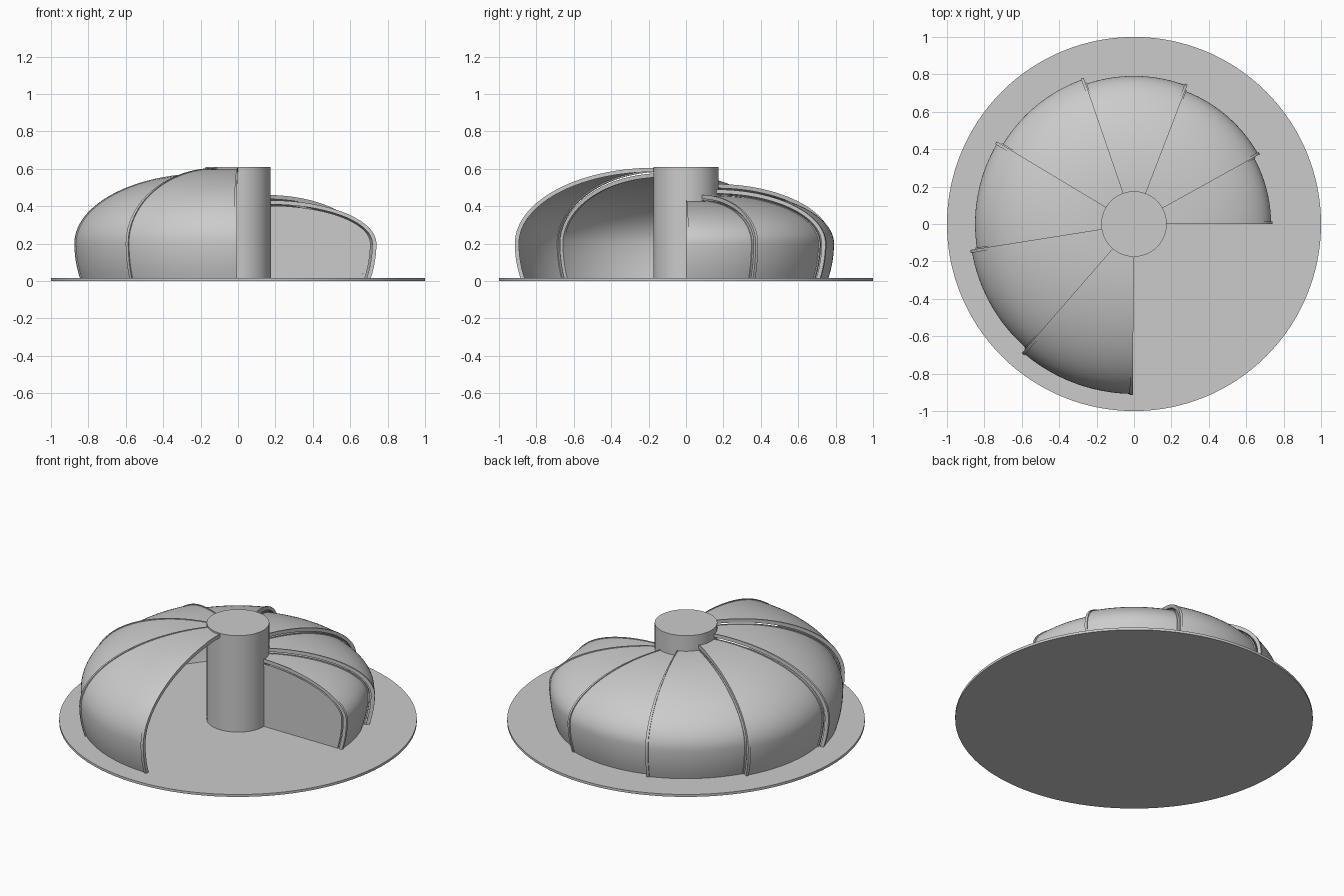
import bpy, bmesh, math

if "Cube" in bpy.data.objects:
    bpy.data.objects.remove(bpy.data.objects["Cube"])

BASE_T = 0.015
HUB_R = 0.175


def finish(bm, name):
    bmesh.ops.recalc_face_normals(bm, faces=bm.faces)
    me = bpy.data.meshes.new(name)
    bm.to_mesh(me)
    bm.free()
    ob = bpy.data.objects.new(name, me)
    bpy.context.collection.objects.link(ob)
    bpy.ops.object.select_all(action='DESELECT')
    ob.select_set(True)
    bpy.context.view_layer.objects.active = ob
    bpy.ops.object.shade_smooth_by_angle(angle=math.radians(35))
    return ob


def disc(name, r, z0, z1, n=128):
    bpy.ops.mesh.primitive_cylinder_add(vertices=n, radius=r, depth=z1 - z0,
                                        location=(0, 0, (z0 + z1) / 2))
    bpy.context.object.name = name
    bpy.ops.object.shade_smooth_by_angle(angle=math.radians(35))


def profile(r, top, n=28):
    """Section of a shell: slight tuck below the belly, elliptical crown."""
    belly = 0.2
    pts = []
    for i in range(6):
        z = BASE_T + (belly - BASE_T) * i / 6
        pts.append((r - 0.03 * ((belly - z) / (belly - BASE_T)) ** 2, z))
    for i in range(n + 1):
        a = math.pi / 2 * i / n
        pts.append((HUB_R - 0.005 + (r - HUB_R + 0.005) * math.cos(a),
                    belly + (top - belly) * math.sin(a)))
    return pts


def shell(name, r, top, a0, a1, t, steps):
    """Thin curved shell swept around the hub between two angles."""
    outer = profile(r, top)
    inner = profile(r - t, top - t)
    loop = outer + inner[::-1]
    bm = bmesh.new()
    rings = []
    for s in range(steps + 1):
        a = math.radians(a0 + (a1 - a0) * s / steps)
        rings.append([bm.verts.new((p * math.cos(a), p * math.sin(a), z)) for p, z in loop])
    m = len(loop)
    for A, B in zip(rings, rings[1:]):
        for i in range(m):
            j = (i + 1) % m
            bm.faces.new((A[i], A[j], B[j], B[i]))
    k = len(outer)
    for R in (rings[0], rings[-1]):
        for i in range(k - 1):
            bm.faces.new((R[i], R[i + 1], R[m - 2 - i], R[m - 1 - i]))
    return finish(bm, name)


# base plate and central hub
disc("base_plate", 1.0, 0, BASE_T)
disc("central_hub", HUB_R, BASE_T, 0.61, 96)

# seven telescoping shells, each larger and higher than the last
for i in range(7):
    r = 0.733 + 0.0292 * i
    top = 0.427 + 0.029 * i
    start = 0 if i == 0 else 29 + 40 * (i - 1)
    end = 29 + 40 * i
    shell(f"shell_{i + 1}", r, top, start, end + 0.6, 0.01, 32)
    # raised ribs along both edges
    shell(f"start_rib_{i + 1}", r + 0.007, top + 0.004, start, start + 1.1, 0.022, 2)
    shell(f"end_rib_{i + 1}", r + 0.007, top + 0.004, end - 0.5, end + 0.6, 0.022, 2)

# flat end wall closing the smallest shell, with its frame
bm = bmesh.new()
pts = [(HUB_R - 0.005, BASE_T)] + profile(0.70, 0.395)
face = bm.faces.new([bm.verts.new((p, 0.002, z)) for p, z in pts])
ext = bmesh.ops.extrude_face_region(bm, geom=[face])
bmesh.ops.translate(bm, vec=(0, 0.01, 0),
                    verts=[g for g in ext["geom"] if isinstance(g, bmesh.types.BMVert)])
finish(bm, "end_wall")
shell("end_wall_frame", 0.708, 0.402, 0, 1.2, 0.018, 2)
